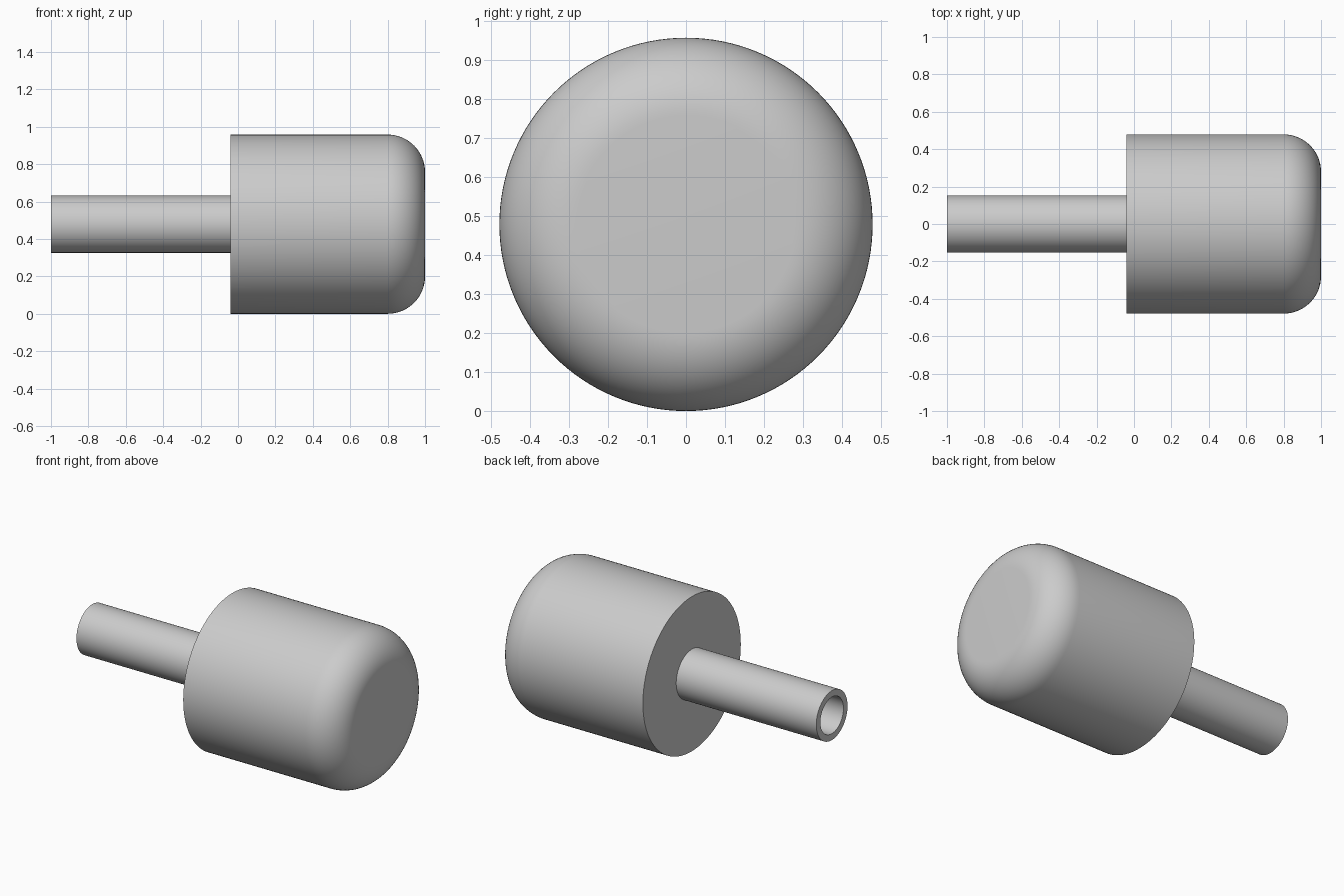
import bpy, bmesh, math
from mathutils import Vector, Matrix

cube = bpy.data.objects.get("Cube")
if cube:
    bpy.data.objects.remove(cube, do_unlink=True)

SIDES = 128
RADIUS = 0.479       # head radius, also the height of the axis
FILLET = 0.2         # rounding of the head's outer end
SHOULDER = -0.04     # where the stem meets the head
STEM, BORE = 0.153, 0.113

grey = bpy.data.materials.new("plain grey")
grey.use_nodes = True
colour = (0.6, 0.6, 0.6, 1)
grey.diffuse_color = colour
grey.node_tree.nodes["Principled BSDF"].inputs["Base Color"].default_value = colour


def lathe(name, profile):
    """Spin (x, radius) points about the horizontal axis."""
    bm = bmesh.new()
    verts = [bm.verts.new((x, 0, r)) for x, r in profile]
    edges = [bm.edges.new(pair) for pair in zip(verts, verts[1:])]
    bmesh.ops.spin(bm, geom=verts + edges, cent=(0, 0, 0), axis=(1, 0, 0),
                   angle=math.tau, steps=SIDES, use_merge=True)
    bmesh.ops.remove_doubles(bm, verts=bm.verts, dist=1e-5)
    bmesh.ops.recalc_face_normals(bm, faces=bm.faces)
    mesh = bpy.data.meshes.new(name)
    bm.to_mesh(mesh)
    bm.free()
    mesh.materials.append(grey)
    obj = bpy.data.objects.new(name, mesh)
    obj.location.z = RADIUS
    bpy.context.collection.objects.link(obj)
    bpy.ops.object.select_all(action="DESELECT")
    obj.select_set(True)
    bpy.context.view_layer.objects.active = obj
    bpy.ops.object.shade_smooth_by_angle(angle=math.radians(30))
    return obj


# Solid head with a flat back and a rounded outer end
arc = [(1 - FILLET + FILLET * math.sin(a), RADIUS - FILLET + FILLET * math.cos(a))
       for a in (math.pi / 2 * i / 16 for i in range(17))]
lathe("rounded_head", [(SHOULDER, 0), (SHOULDER, RADIUS)] + arc + [(1, 0)])

# Hollow stem, its root set slightly into the head
root = SHOULDER + 0.01
lathe("hollow_stem", [(root, BORE), (root, STEM), (-1, STEM), (-1, BORE), (root, BORE)])
